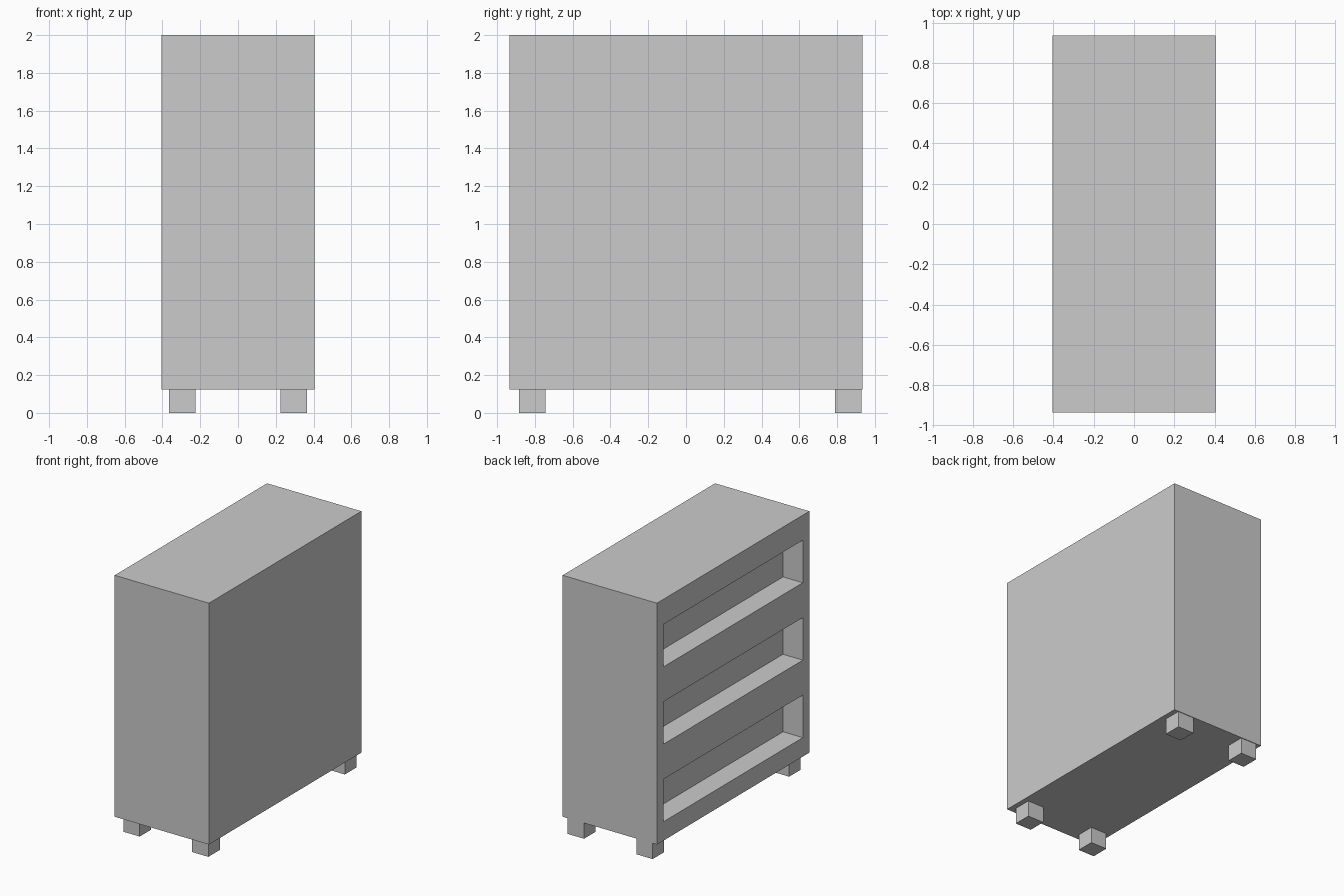
import bpy, bmesh
from mathutils import Matrix, Vector

if "Cube" in bpy.data.objects:
    bpy.data.objects.remove(bpy.data.objects["Cube"])


def boxes(name, bounds):
    """One object made of axis-aligned boxes, each given as (min corner, max corner)."""
    bm = bmesh.new()
    for lo, hi in bounds:
        lo, hi = Vector(lo), Vector(hi)
        m = Matrix.Translation((lo + hi) / 2) @ Matrix.Diagonal((*(hi - lo), 1))
        bmesh.ops.create_cube(bm, size=1, matrix=m)
    mesh = bpy.data.meshes.new(name)
    bm.to_mesh(mesh)
    bm.free()
    obj = bpy.data.objects.new(name, mesh)
    bpy.context.collection.objects.link(obj)
    return obj


HALF_X, HALF_Y, FOOT_H, TOP = 0.405, 0.935, 0.125, 2.0

# Cabinet body
body = boxes("cabinet_body", [((-HALF_X, -HALF_Y, FOOT_H), (HALF_X, HALF_Y, TOP))])

# Three shallow shelf recesses on the -x side
DEPTH, OPEN_H = 0.17, 0.33
cutter = boxes("shelf_cutter", [
    ((-HALF_X - 0.1, -0.855, z), (-HALF_X + DEPTH, 0.855, z + OPEN_H))
    for z in (0.272, 0.874, 1.475)])
cutter.hide_render = True
mod = body.modifiers.new("shelf_recesses", 'BOOLEAN')
mod.operation, mod.solver, mod.object = 'DIFFERENCE', 'EXACT', cutter
bpy.context.view_layer.objects.active = body
bpy.ops.object.modifier_apply(modifier=mod.name)
bpy.data.objects.remove(cutter)

# Four square feet, set slightly towards the back
FOOT = 0.14
for end, y in (("front", -0.885), ("back", 0.79)):
    for side, x in (("left", -0.365), ("right", 0.225)):
        boxes(f"{end}_{side}_foot", [((x, y, 0), (x + FOOT, y + FOOT, FOOT_H))])
